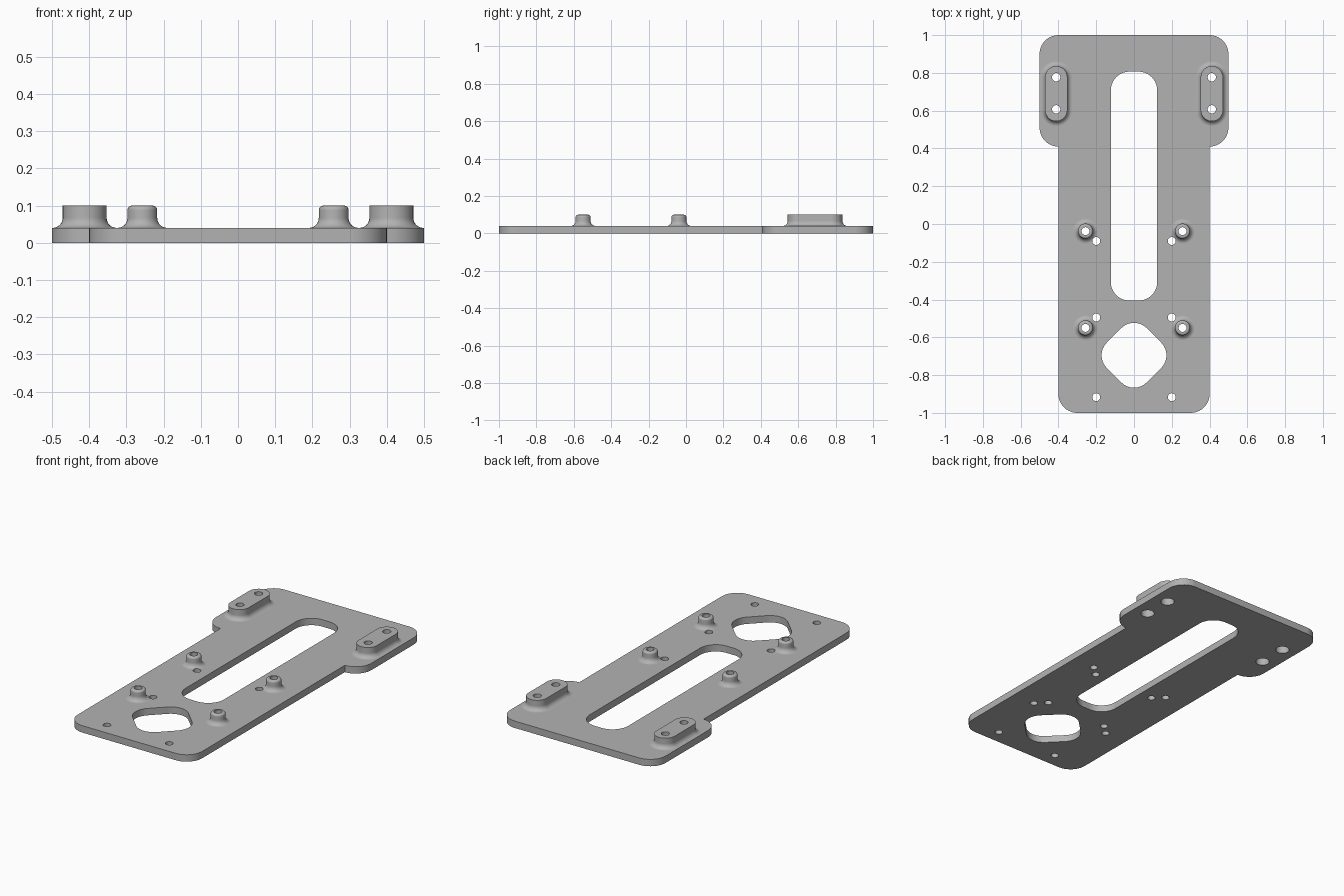
import bpy, bmesh, math
from mathutils import Vector

cube = bpy.data.objects.get("Cube")
if cube:
    bpy.data.objects.remove(cube, do_unlink=True)

grey = bpy.data.materials.new("plain grey")
grey.use_nodes = True
grey.diffuse_color = (0.45, 0.45, 0.45, 1)
grey.node_tree.nodes["Principled BSDF"].inputs["Base Color"].default_value = grey.diffuse_color

PLATE, TOP, FILLET = 0.04, 0.10, 0.027


def rounded(corners, seg=10):
    """Counter-clockwise outline from (x, y, radius) corners."""
    pts = []
    n = len(corners)
    for i, (x, y, r) in enumerate(corners):
        c = Vector((x, y))
        if r == 0:
            pts.append(c)
            continue
        a = (Vector(corners[i - 1][:2]) - c).normalized()
        b = (Vector(corners[(i + 1) % n][:2]) - c).normalized()
        half = a.angle(b) / 2
        centre = c + (a + b).normalized() * (r / math.sin(half))
        start = c + a * (r / math.tan(half)) - centre
        sweep = math.pi - 2 * half
        for k in range(seg + 1):
            t = sweep * k / seg
            pts.append(centre + Vector((start.x * math.cos(t) - start.y * math.sin(t),
                                        start.x * math.sin(t) + start.y * math.cos(t))))
    return pts


def capsule(x, y, half_len, r, seg=16):
    """Circle, or a slot stretched along y."""
    pts = []
    for end in (1, -1):
        for k in range(seg + (1 if half_len else 0)):
            t = math.pi * k / seg
            pts.append(Vector((x + end * r * math.cos(t), y + end * (half_len + r * math.sin(t)))))
    return pts


def loft(bm, rings):
    """Closed solid through (outline, z) rings, listed bottom to top."""
    loops = [[bm.verts.new((p.x, p.y, z)) for p in pts] for pts, z in rings]
    for lo, hi in zip(loops, loops[1:]):
        for i in range(len(lo)):
            j = (i + 1) % len(lo)
            bm.faces.new((lo[i], lo[j], hi[j], hi[i]))
    bm.faces.new(loops[0][::-1])
    bm.faces.new(loops[-1])


def finish(bm, name):
    bmesh.ops.recalc_face_normals(bm, faces=bm.faces)
    mesh = bpy.data.meshes.new(name)
    bm.to_mesh(mesh)
    bm.free()
    mesh.materials.append(grey)
    obj = bpy.data.objects.new(name, mesh)
    bpy.context.collection.objects.link(obj)
    return obj


def boolean(target, tool, operation):
    mod = target.modifiers.new(operation.title(), 'BOOLEAN')
    mod.object, mod.operation, mod.solver = tool, operation, 'EXACT'
    bpy.context.view_layer.objects.active = target
    bpy.ops.object.modifier_apply(modifier=mod.name)
    bpy.data.objects.remove(tool, do_unlink=True)


def raised(bm, x, y, half_len, r, bevel):
    """Standing boss with a filleted foot and an optional rounded rim."""
    profile = [(r + FILLET, PLATE / 2)]
    for k in range(7):
        t = math.pi / 2 * k / 6
        profile.append((r + FILLET * (1 - math.sin(t)), PLATE + FILLET * (1 - math.cos(t))))
    if bevel:
        for k in range(5):
            t = math.pi / 2 * k / 4
            profile.append((r - bevel * (1 - math.cos(t)), TOP - bevel * (1 - math.sin(t))))
    else:
        profile.append((r, TOP))
    loft(bm, [(capsule(x, y, half_len, rad), z) for rad, z in profile])


# Base plate with a wider head
right_side = [(0.4, -1, 0.1), (0.4, 0.41, 0), (0.5, 0.41, 0.0999), (0.5, 1, 0.1)]
outline = rounded(right_side + [(-x, y, r) for x, y, r in reversed(right_side)])
bm = bmesh.new()
loft(bm, [(outline, 0), (outline, PLATE)])
plate = finish(bm, "mounting_plate")

# Long pads and round standoffs
bm = bmesh.new()
for side in (-1, 1):
    raised(bm, side * 0.412, 0.69, 0.087, 0.059, 0)
    for y in (-0.038, -0.55):
        raised(bm, side * 0.257, y, 0, 0.04, 0.012)
boolean(plate, finish(bm, "raised_mounts"), 'UNION')

# Openings and screw holes
bm = bmesh.new()
slot = rounded([(-0.123, -0.406, 0.1), (0.123, -0.406, 0.1), (0.123, 0.807, 0.1), (-0.123, 0.807, 0.1)])
d = 0.211
diamond = rounded([(0, -0.695 - d, 0.095), (d, -0.695, 0.095), (0, -0.695 + d, 0.095), (-d, -0.695, 0.095)])
for shape in (slot, diamond):
    loft(bm, [(shape, -0.1), (shape, 0.2)])
for side in (-1, 1):
    holes = [(0.2, y) for y in (-0.09, -0.495, -0.917)] + [(0.257, y) for y in (-0.038, -0.55)]
    for x, y in holes:
        ring = capsule(side * x, y, 0, 0.021)
        loft(bm, [(ring, -0.1), (ring, 0.2)])
    for y in (0.607, 0.777):  # wider recess underneath
        wide, narrow = (capsule(side * 0.412, y, 0, r) for r in (0.037, 0.022))
        loft(bm, [(wide, -0.1), (wide, 0.06), (narrow, 0.06), (narrow, 0.2)])
boolean(plate, finish(bm, "openings"), 'DIFFERENCE')

# Smooth the rounded walls and keep the flats crisp
plate.select_set(True)
bpy.context.view_layer.objects.active = plate
bpy.ops.object.shade_smooth_by_angle(angle=math.radians(30))
weighted = plate.modifiers.new("Weighted Normal", 'WEIGHTED_NORMAL')
weighted.keep_sharp = True
